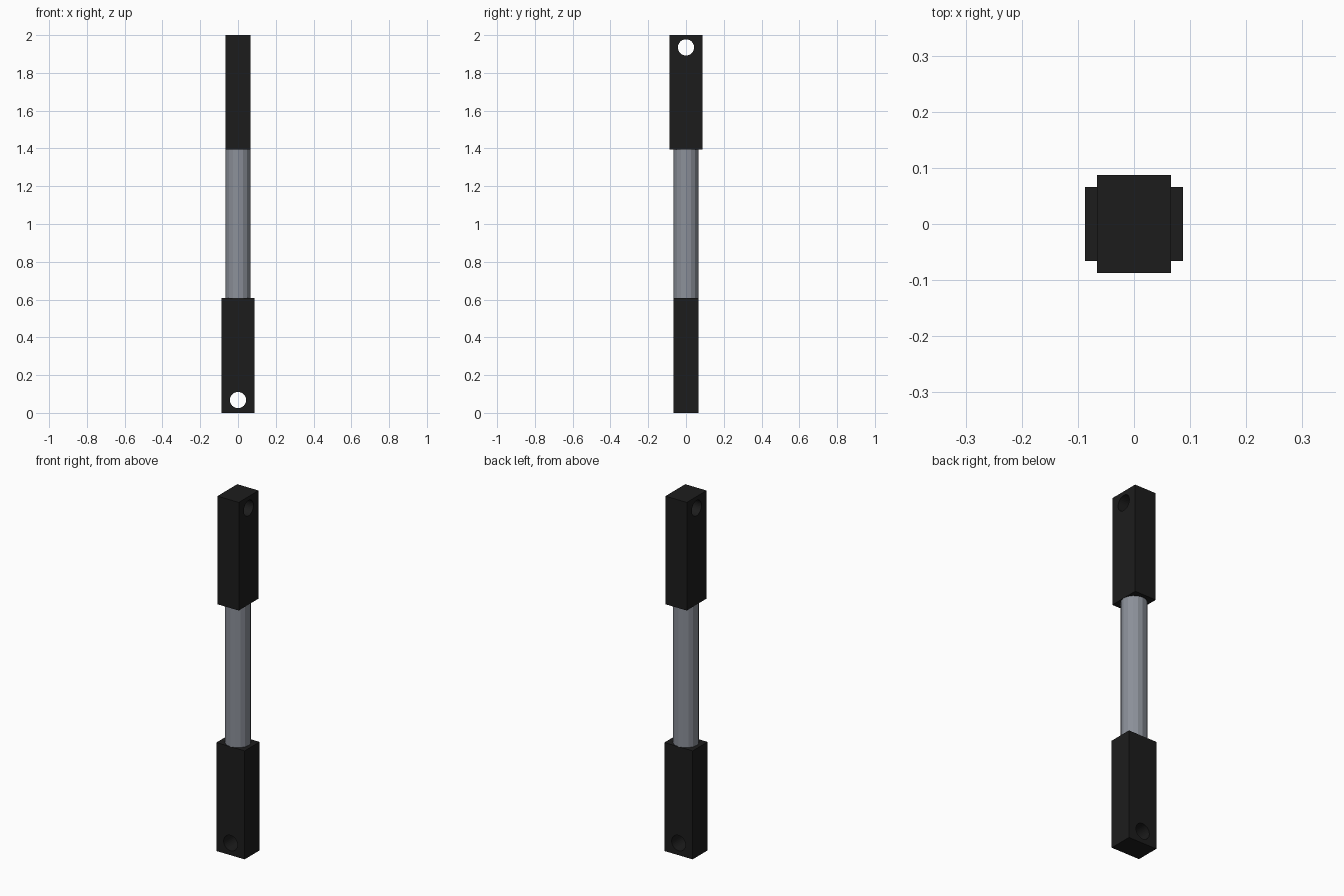
import bpy
from math import pi

if "Cube" in bpy.data.objects:
    bpy.data.objects.remove(bpy.data.objects["Cube"])


def material(name, rgb):
    m = bpy.data.materials.new(name)
    m.diffuse_color = (*rgb, 1)
    m.use_nodes = True
    m.node_tree.nodes["Principled BSDF"].inputs["Base Color"].default_value = m.diffuse_color
    return m


black = material("black_plastic", (0.012, 0.012, 0.012))
steel = material("steel", (0.26, 0.28, 0.32))


def end_block(name, size, z, hole_z, hole_rot):
    # rectangular clevis block with a round pin hole
    bpy.ops.mesh.primitive_cube_add(size=1, location=(0, 0, z))
    block = bpy.context.object
    block.name = name
    block.scale = size
    bpy.ops.object.transform_apply(location=False, scale=True)
    block.data.materials.append(black)
    bpy.ops.mesh.primitive_cylinder_add(vertices=32, radius=0.043, depth=0.4,
                                        location=(0, 0, hole_z), rotation=hole_rot)
    cutter = bpy.context.object
    cutter.name = name + "_hole_cutter"
    cutter.data.materials.append(black)
    cutter.hide_render = True
    mod = block.modifiers.new("pin_hole", 'BOOLEAN')
    mod.operation = 'DIFFERENCE'
    mod.solver = 'EXACT'
    mod.object = cutter
    bpy.context.view_layer.objects.active = block
    bpy.ops.object.modifier_apply(modifier=mod.name)
    bpy.data.objects.remove(cutter)


# Two end blocks, turned 90 degrees to each other
end_block("lower_end_block", (0.175, 0.132, 0.607), 0.3035, 0.068, (pi / 2, 0, 0))
end_block("upper_end_block", (0.132, 0.175, 0.605), 1.6975, 1.935, (0, pi / 2, 0))

# Round rod joining the blocks
bpy.ops.mesh.primitive_cylinder_add(vertices=16, radius=0.066, depth=0.788,
                                    location=(0, 0, 1.001))
rod = bpy.context.object
rod.name = "connecting_rod"
rod.data.materials.append(steel)
